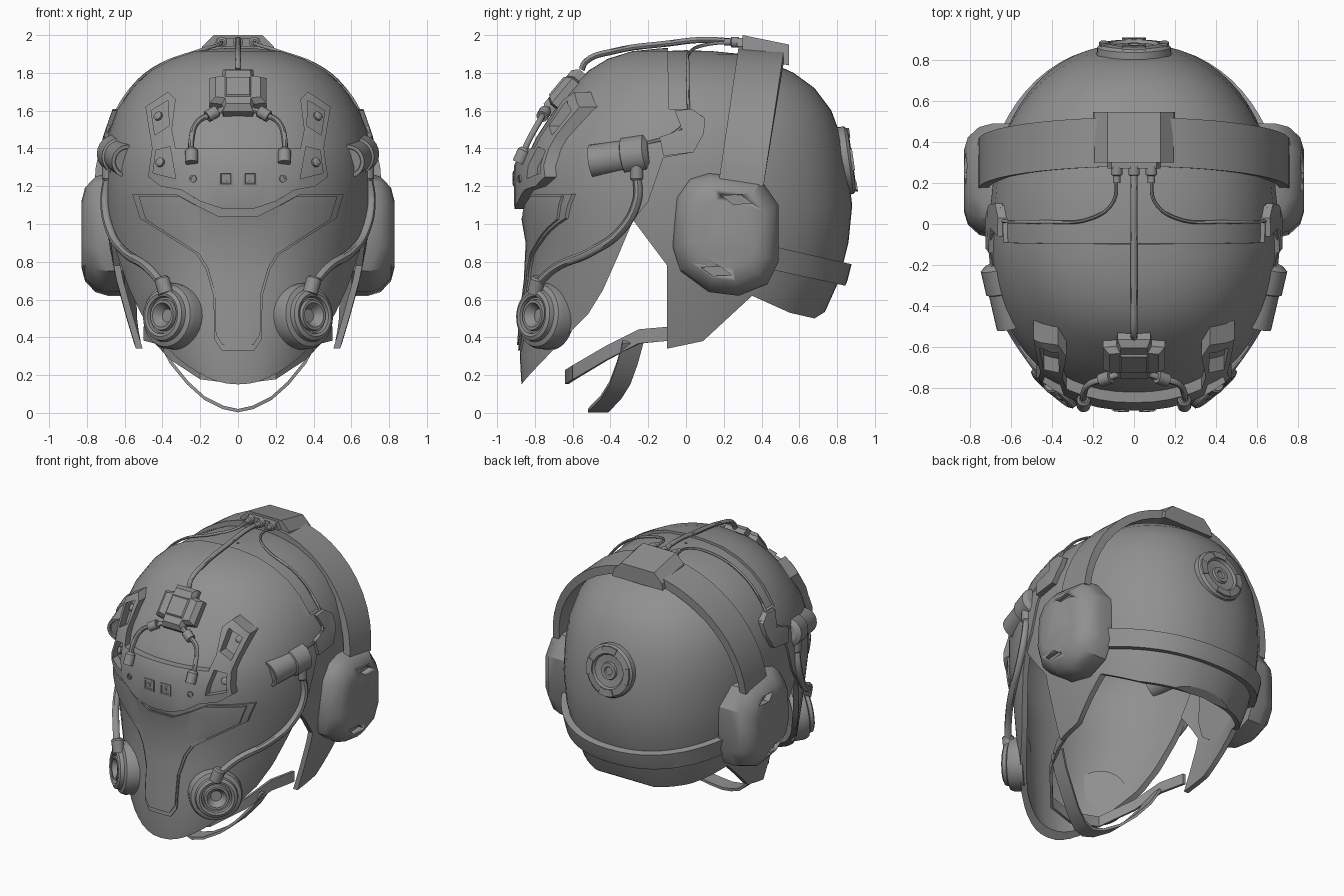
import bpy, bmesh
from math import sin, cos, pi, radians, copysign
from mathutils import Vector

if "Cube" in bpy.data.objects:
    bpy.data.objects.remove(bpy.data.objects["Cube"])

grey = bpy.data.materials.new("matte grey")
grey.use_nodes = True
grey.diffuse_color = (0.28, 0.28, 0.28, 1)
grey.node_tree.nodes["Principled BSDF"].inputs["Base Color"].default_value = grey.diffuse_color

# Helmet form: height, half width, front depth, back depth
FORM = [(.05, .44, .85, .5), (.3, .53, .865, .62), (.5, .59, .85, .72), (.7, .645, .825, .81),
        (.9, .685, .815, .86), (1.1, .7, .85, .88), (1.3, .7, .85, .855), (1.45, .68, .78, .825),
        (1.6, .625, .68, .77), (1.72, .54, .58, .68), (1.8, .45, .5, .57), (1.86, .34, .4, .44),
        (1.9, .22, .27, .29), (1.915, .1, .12, .14), (1.92, .008, .008, .008)]
FULLNESS = .9


def select_only(obj):
    bpy.ops.object.select_all(action='DESELECT')
    obj.select_set(True)
    bpy.context.view_layer.objects.active = obj


def smooth(obj, angle=32):
    select_only(obj)
    bpy.ops.object.shade_smooth_by_angle(angle=radians(angle))
    return obj


def stack(name, loops, origin=(0, 0, 0), normal=(0, 0, 1), ring=False, oriented=False):
    """Join equal-length loops into a solid, capped or closed into a ring."""
    turn = Vector(normal).to_track_quat('Z', 'Y')
    bm = bmesh.new()
    rows = []
    for loop in loops:
        pts = [Vector(p) for p in loop]
        if oriented:
            pts = [turn @ p for p in pts]
        rows.append([bm.verts.new(p + Vector(origin)) for p in pts])
    n = len(rows[0])
    for a, b in list(zip(rows, rows[1:])) + ([(rows[-1], rows[0])] if ring else []):
        for i in range(n):
            j = (i + 1) % n
            bm.faces.new((a[i], a[j], b[j], b[i]))
    if not ring:
        bm.faces.new(rows[0])
        bm.faces.new(rows[-1])
    bmesh.ops.recalc_face_normals(bm, faces=bm.faces)
    mesh = bpy.data.meshes.new(name)
    bm.to_mesh(mesh)
    bm.free()
    mesh.materials.append(grey)
    obj = bpy.data.objects.new(name, mesh)
    bpy.context.collection.objects.link(obj)
    return smooth(obj)


def lathe(name, profile, origin, normal, sides=24):
    loops = [[(r * cos(2 * pi * i / sides), r * sin(2 * pi * i / sides), h)
              for i in range(sides)] for r, h in profile]
    return stack(name, loops, origin, normal, oriented=True)


def cut(obj, cutter, operation):
    mod = obj.modifiers.new("cut", 'BOOLEAN')
    mod.operation, mod.solver, mod.object = operation, 'EXACT', cutter
    select_only(obj)
    bpy.ops.object.modifier_apply(modifier=mod.name)
    bpy.data.objects.remove(cutter)


def prism(poly, axis, lo, hi):
    point = (lambda p, d: (d, p[0], p[1])) if axis == 'X' else (lambda p, d: (p[0], d, p[1]))
    return stack("cutter", [[point(p, d) for p in poly] for d in (lo, hi)])


def form_ring(row, d, n=64):
    z, w, f, b = row
    z += d * min(1, max(0, (z - 1.2) / .7))
    ring = []
    for i in range(n):
        c, s = (copysign(abs(v) ** FULLNESS, v) for v in (cos(2 * pi * i / n), sin(2 * pi * i / n)))
        depth = b if s > 0 else f
        ring.append((max(.004, w + d) * c, max(.004, depth + d) * s, z))
    return ring


def panel(name, poly, axis, d, thick, holes=()):
    """Piece of the helmet form, raised by d, inside an outline."""
    rows = [form_ring(r, d) for r in FORM] + [form_ring(r, d - thick) for r in reversed(FORM)]
    obj = stack(name, rows, ring=True)
    lo, hi = (-2, 2) if axis == 'X' else (-2, -.02)
    cut(obj, prism(poly, axis, lo, hi), 'INTERSECT')
    for hole in holes:
        cut(obj, prism(hole, axis, lo, hi), 'DIFFERENCE')
    return smooth(obj)


def mirrored(half):
    return half + [(-x, *rest) for x, *rest in reversed(half) if x > 0]


def front(x, z, d=0.0):
    """Point on the front of the helmet form, and its normal."""
    def depth(x, z):
        for a, b in zip(FORM, FORM[1:]):
            if a[0] <= z <= b[0]:
                t = (z - a[0]) / (b[0] - a[0])
                w, f = (a[k] + t * (b[k] - a[k]) for k in (1, 2))
                return -f * max(0, 1 - abs(x / w) ** (2 / FULLNESS)) ** (FULLNESS / 2)
    e = .03
    n = Vector(((depth(x + e, z) - depth(x - e, z)) / (2 * e), -1,
                (depth(x, z + e) - depth(x, z - e)) / (2 * e))).normalized()
    return Vector((x, depth(x, z), z)) + n * d, n


def cable(name, points, radius):
    curve = bpy.data.curves.new(name, 'CURVE')
    curve.dimensions, curve.bevel_depth = '3D', radius
    curve.bevel_resolution, curve.resolution_u, curve.use_fill_caps = 2, 6, True
    spline = curve.splines.new('BEZIER')
    spline.bezier_points.add(len(points) - 1)
    for knot, p in zip(spline.bezier_points, points):
        knot.co = p
        knot.handle_left_type = knot.handle_right_type = 'AUTO'
    curve.materials.append(grey)
    obj = bpy.data.objects.new(name, curve)
    bpy.context.collection.objects.link(obj)
    select_only(obj)
    bpy.ops.object.convert(target='MESH')
    smooth(bpy.context.view_layer.objects.active, 45)


def ribbon(name, half, width, centre, thick=.018):
    loops = []
    for p in mirrored(half):
        p, w = Vector(p), Vector(width) / 2
        inward = Vector([(c - v) if c is not None else 0 for c, v in zip(centre, p)])
        inward = inward.normalized() * thick
        loops.append([p - w, p + w, p + w + inward, p - w + inward])
    stack(name, loops)


# Shells
panel("back_shell", [(-.12, 2.1), (1.1, 2.1), (1.1, .7), (.82, .68), (.76, .55), (.68, .5), (.55, .53),
                     (.35, .62), (.22, .5), (.09, .38), (-.1, .34), (-.1, .78), (-.28, 1.02),
                     (-.2, 1.2), (-.12, 1.4)], 'X', 0, .035)
panel("face_shell", [(-.1, 2.1), (-.09, 1.61), (.02, 1.61), (.09, 1.57), (.09, 1.48), (.04, 1.38),
                     (-.12, 1.35), (-.2, 1.12), (-.28, 1.02), (-.36, .83), (-.44, .65), (-.52, .52),
                     (-.62, .42), (-.83, .2), (-.872, .15), (-1.2, .15), (-1.2, 2.1)], 'X', .015, .04)
panel("temple_plates", [(-.06, 1.6), (.03, 1.61), (.1, 1.56), (.095, 1.48), (.04, 1.38),
                        (-.12, 1.36), (-.14, 1.46), (-.02, 1.5)], 'X', .035, .03)
panel("rear_strap", [(.4, .9), (.47, .88), (.95, .77), (.95, .65), (.4, .77)], 'X', .045, .05)

# Mask panel in two steps
mask = mirrored([(0, 1.04), (.1, 1.04), (.22, 1.1), (.33, 1.16), (.56, 1.16), (.52, 1.03), (.22, .84),
                 (.17, .76), (.13, .62), (.125, .39), (.085, .33), (0, .33)])
panel("mask_panel", mask, 'Y', .026, .02)
panel("mask_panel_inner", [(x * .94, .9 + (z - .9) * .95) for x, z in mask], 'Y', .034, .02)

# Brow plate with pockets, buttons and screws
upper = [(.37, 1.655), (.46, 1.6), (.44, 1.47), (.365, 1.52)]
lower = [(.36, 1.41), (.435, 1.39), (.45, 1.27), (.33, 1.24)]
panel("brow_plate", mirrored([(0, 1.4), (.33, 1.4), (.35, 1.5), (.33, 1.66), (.37, 1.7), (.49, 1.62),
                              (.455, 1.4), (.476, 1.25), (.41, 1.2), (.3, 1.18), (.2, 1.12),
                              (.08, 1.08), (0, 1.08)]), 'Y', .06, .07,
      [[(s * x, z) for x, z in hole] for s in (1, -1) for hole in (upper, lower)])
square = [(-1, -1), (1, -1), (1, 1), (-1, 1)]
for s in (1, -1):
    at, n = front(s * .06, 1.24, .055)
    stack("brow_button", [[(r * x, r * y, h) for x, y in square]
                          for r, h in ((.04, 0), (.04, .01), (.028, .013), (.024, .007))], at, n, oriented=True)
    lathe("brow_button_stud", [(.012, 0), (.012, .013)], at, n, 10)
    lathe("brow_screw", [(.02, 0), (.02, .014), (.011, .014), (.011, .008)], *front(s * .22, 1.24, .055), 12)
    for x, z in ((.41, 1.56), (.4, 1.32)):
        lathe("pocket_bolt", [(.025, 0), (.025, .02), (.012, .028)], *front(s * x, z, .01), 10)

# Forehead unit with its cables
quarter = [(.15, .085), (.085, .095), (.08, .145)]
half = quarter + [(-x, y) for x, y in reversed(quarter)]
cross = half + [(-x, -y) for x, y in half]
at, n = front(0, 1.675)
stack("forehead_unit", [[(x * k, y * k, h) for x, y in cross]
                        for k, h in ((1, 0), (1, .05), (.8, .08))], at, n, oriented=True)
stack("forehead_unit_cap", [[(x * k, y * k, h) for x, y in square]
                            for k, h in ((.085, .06), (.06, .09))], at, n, oriented=True)
cable("top_cable", [front(0, 1.78, .05)[0], (0, -.53, 1.86), (0, -.38, 1.915), (0, -.1, 1.955),
                    (0, .1, 1.975), (0, .26, 1.965)], .016)
for s in (1, -1):
    path = [front(s * x, z, d)[0] for x, z, d in ((.07, 1.58, .05), (.13, 1.55, .06), (.2, 1.5, .07),
                                                  (.225, 1.42, .075), (.225, 1.33, .075))]
    cable("brow_cable", path, .016)
    lathe("brow_cable_plug", [(.034, -.04), (.034, .03), (.022, .045)], path[-1], path[-2] - path[-1], 12)
    lathe("unit_socket", [(.032, -.03), (.032, .03)], path[1], path[2] - path[1], 12)

# Headband and top box
band = []
for i in range(25):
    a = pi * i / 24
    x, z, rise = cos(a), sin(a), .11 * sin(a)
    y0, y1 = .17 + rise, .41 + rise
    band.append([(.76 * x, y0, 1.2 + .75 * z), (.76 * x, y1, 1.2 + .73 * z),
                 (.71 * x, y1, 1.2 + .67 * z), (.71 * x, y0, 1.2 + .69 * z)])
stack("headband", band)
stack("top_box", [[(-.2, y, 1.89 - k), (-.19, y, 1.94 - k), (-.13, y, 2 - k), (.13, y, 2 - k),
                   (.19, y, 1.94 - k), (.2, y, 1.89 - k)] for y, k in ((.3, 0), (.545, .05))])
stack("socket_plate", [[(-.13, y, 1.94), (-.11, y, 1.985), (.11, y, 1.985), (.13, y, 1.94)]
                       for y in (.27, .31)])
for x in (-.085, 0, .085):
    lathe("top_socket", [(.028, 0), (.028, .04), (.018, .045), (.018, .08)], (x, .28, 1.963), (0, -1, 0), 12)

# Paired side parts
CUP = [(-.05, 1.14), (.02, 1.24), (.12, 1.27), (.4, 1.23), (.49, 1.1), (.49, .8), (.43, .68),
       (.28, .62), (.12, .64), (-.03, .75), (-.07, .88)]
for s in (1, -1):
    cup = stack("ear_cup", [[(s * x, .21 + (y - .21) * k, .945 + (z - .945) * k) for y, z in CUP]
                            for x, k in ((.6, 1), (.69, 1), (.755, .94), (.81, .76), (.828, .55))])
    for y, z in ((.27, 1.13), (.16, .75)):
        slot = [(y - .08, z + .02), (y + .02, z + .025), (y + .08, z - .02), (y - .02, z - .025)]
        cut(cup, prism(slot, 'X', s * .785, s * .95), 'DIFFERENCE')

    axis = Vector((-s * .07, -.3, -.045))
    lathe("side_lamp", [(.07, -.02), (.1, 0), (.1, .12), (.088, .125), (.088, .3), (.07, .3), (.065, .29)],
          (s * .65, -.21, 1.375), axis)
    lathe("lamp_outlet", [(.035, 0), (.035, .07), (.028, .08)], (s * .685, -.26, 1.31), (0, 0, -1), 12)
    cable("breathing_tube", [(s * x, y, z) for x, y, z in (
        (.685, -.26, 1.27), (.705, -.26, 1.12), (.675, -.35, .96), (.6, -.51, .85),
        (.48, -.69, .77), (.4, -.79, .68))], .024)
    cable("side_cable", [(s * x, y, z) for x, y, z in (
        (.085, .22, 1.963), (.1, .11, 1.95), (.2, .03, 1.92), (.45, .01, 1.82),
        (.585, .01, 1.69), (.665, 0, 1.55), (.7, -.08, 1.47), (.68, -.2, 1.43))], .009)

    facing = Vector((s * .65, -.75, .08)).normalized()
    base = Vector((s * .335, -.735, .51))
    lathe("respirator", [(.175, -.04), (.175, .04), (.165, .065), (.14, .075), (.135, .1), (.115, .11),
                         (.1, .105), (.095, .085), (.085, .085), (.08, .105), (.065, .105), (.035, .06)],
          base, facing, 32)
    lathe("tube_socket", [(.04, -.05), (.04, .03), (.03, .04)], (s * .395, -.79, .68), (s * .3, .2, 1), 12)

# Rear dial with four tabs
facing, hub = Vector((0, .99, .14)), (0, .842, 1.335)
lathe("rear_dial", [(.185, -.06), (.18, .02), (.165, .035), (.12, .04), (.11, .025), (.06, .02),
                    (.055, .035), (.03, .035), (.025, .025)], hub, facing, 32)
for i in range(4):
    a = pi / 2 * i
    arc = [(r * cos(a + t), r * sin(a + t)) for r, ts in ((.17, (-.35, 0, .35)), (.125, (.35, 0, -.35)))
           for t in ts]
    stack("dial_tab", [[(x, y, h) for x, y in arc] for h in (.02, .045)], hub, facing, oriented=True)

# Chin straps
ribbon("chin_cup_strap", [(.5, -.08, .42), (.44, -.25, .405), (.36, -.42, .32), (.2, -.6, .215),
                          (0, -.64, .19)], (0, 0, .075), (0, -.1, None))
ribbon("under_chin_strap", [(.42, -.28, .37), (.36, -.31, .26), (.27, -.35, .15), (.18, -.4, .07),
                            (.08, -.45, .02), (0, -.465, .003)], (0, .11, 0), (0, None, .8))
